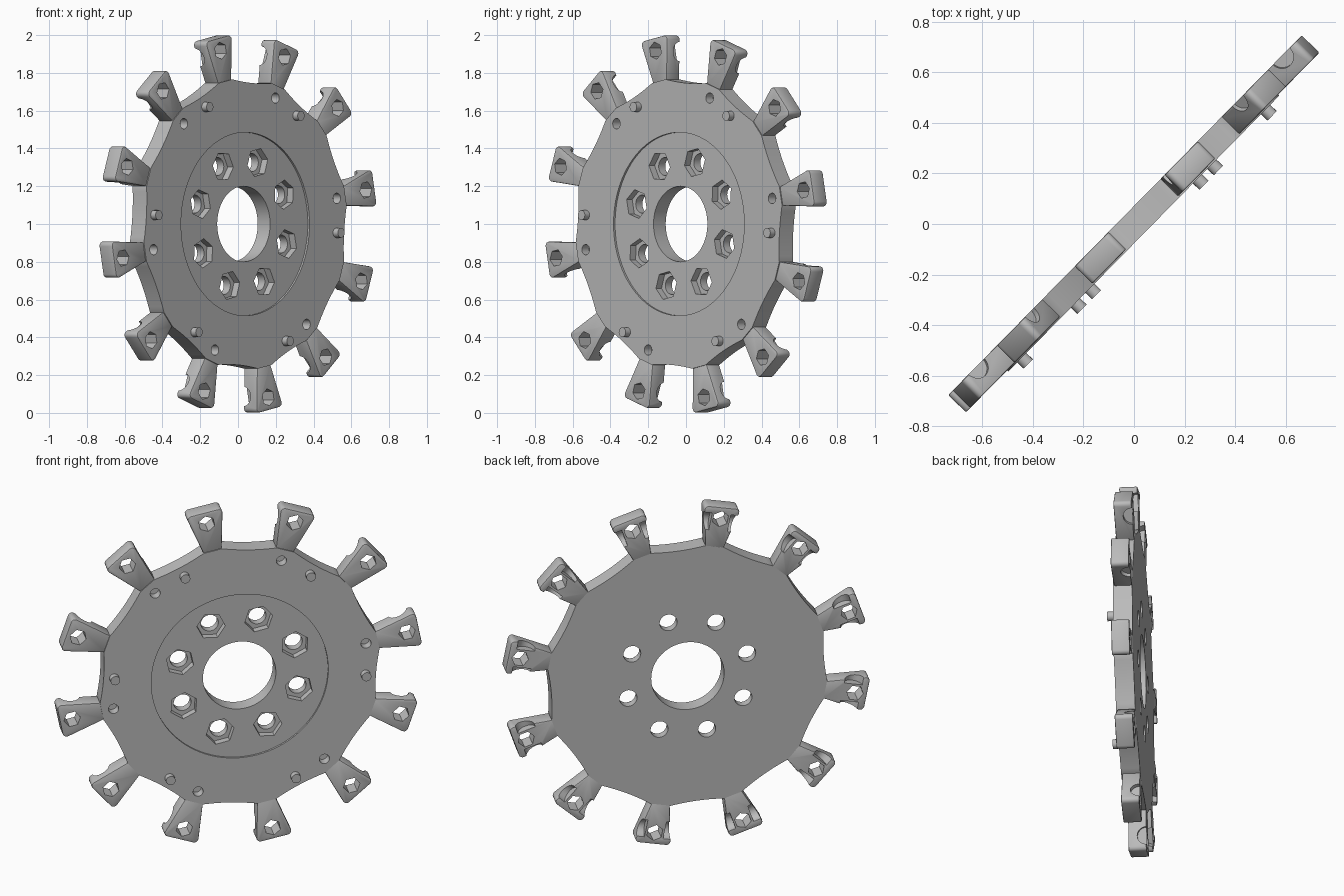
import bpy, bmesh
from math import sin, cos, radians, tau
from mathutils import Matrix, Vector

cube = bpy.data.objects.get("Cube")
if cube:
    bpy.data.objects.remove(cube)

# one grey material
grey = bpy.data.materials.new("grey")
grey.use_nodes = True
colour = (0.5, 0.5, 0.5, 1)
grey.diffuse_color = colour
grey.node_tree.nodes["Principled BSDF"].inputs["Base Color"].default_value = colour

# wheel frame: local x along the disc, local y up, local z out of the socket face
yaw = radians(45.5)
u = Vector((cos(yaw), sin(yaw), 0))
up = Vector((0, 0, 1))
frame = Matrix((u, up, u.cross(up))).transposed().to_4x4()
frame.translation = up


def polar(r, deg):
    """Point at radius r, clockwise from the top."""
    return Vector((r * sin(radians(deg)), r * cos(radians(deg))))


def ring(r, sides, centre=(0, 0), turn=0):
    return [Vector(centre) + polar(r, turn + 360 * i / sides) for i in range(sides)]


def prism(name, pts, low, high):
    bm = bmesh.new()
    face = bm.faces.new([bm.verts.new((p[0], p[1], low)) for p in pts])
    top = bmesh.ops.extrude_face_region(bm, geom=[face])["geom"]
    bmesh.ops.translate(bm, vec=(0, 0, high - low),
                        verts=[v for v in top if isinstance(v, bmesh.types.BMVert)])
    bmesh.ops.recalc_face_normals(bm, faces=bm.faces)
    mesh = bpy.data.meshes.new(name)
    bm.to_mesh(mesh)
    bm.free()
    mesh.materials.append(grey)
    obj = bpy.data.objects.new(name, mesh)
    bpy.context.collection.objects.link(obj)
    return obj


def cut(obj, cutters):
    """Subtract the cutters, bake the result and remove them."""
    for c in cutters:
        mod = obj.modifiers.new("cut", "BOOLEAN")
        mod.operation, mod.solver, mod.object = "DIFFERENCE", "EXACT", c
    deps = bpy.context.evaluated_depsgraph_get()
    mesh = bpy.data.meshes.new_from_object(obj.evaluated_get(deps))
    obj.modifiers.clear()
    obj.data = mesh
    for c in cutters:
        bpy.data.objects.remove(c)


BACK, FACE, TAB_FACE = -0.05, 0.054, 0.048
TABS, FIRST = 12, 18.9
parts = []

# disc with a shallow hollow between each pair of tabs
outline = []
for k in range(TABS):
    mid = FIRST + 15 + 30 * k
    for i in range(-5, 6):
        t = i / 5
        outline.append(polar(0.748 + 0.024 * t * t, mid + 11.2 * t))
disc = prism("disc", outline, BACK, FACE)
cutters = [prism("recess_cutter", ring(0.485, 96), 0.042, 0.2)]
cut(disc, cutters)
cutters = [prism("bore_cutter", ring(0.2, 64), -0.2, 0.2)]
for k in range(8):
    angle = 18 + 45 * k
    spot = polar(0.342, angle)
    cutters.append(prism("hex_cutter", ring(0.078, 6, spot, angle), 0.0, 0.2))
    cutters.append(prism("bolt_cutter", ring(0.048, 24, spot), -0.2, 0.1))
for k in range(6):
    cutters.append(prism("pin_hole_cutter", ring(0.028, 20, polar(0.705, FIRST + 60 * k)), 0.0, 0.2))
cut(disc, cutters)
parts.append((disc, 0))

# flared tab with rounded outer corners, a hex hole and two side pockets
side = [(0.05, 0.762), (0.097, 0.978)]
corner = [(0.075 + 0.022 * cos(a * tau / 16), 0.98 + 0.022 * sin(a * tau / 16)) for a in range(1, 5)]
half = side + corner
tab = prism("tab_1", half + [(-x, y) for x, y in reversed(half)], BACK, TAB_FACE)
bevel = tab.modifiers.new("tip_bevel", "BEVEL")
bevel.width, bevel.segments, bevel.limit_method = 0.006, 2, "ANGLE"
bevel.angle_limit = radians(60)
cutters = [prism("hex_hole_cutter", ring(0.046, 6, (0, 0.935)), -0.2, 0.2)]
for s in (-1, 1):
    pocket = prism("pocket_cutter", ring(0.05, 28), 0.052, 0.2)
    pocket.data.transform(Matrix.Translation((0, 0.915, BACK)) @ Matrix.Rotation(s * tau / 4, 4, "Y"))
    cutters.append(pocket)
cut(tab, cutters)
parts.append((tab, FIRST))
for k in range(1, TABS):
    copy = bpy.data.objects.new(f"tab_{k + 1}", tab.data)
    bpy.context.collection.objects.link(copy)
    parts.append((copy, FIRST + 30 * k))

# locating pegs on the socket face
for k in range(6):
    peg = prism(f"peg_{k + 1}", ring(0.026, 20, (0, 0.69)), 0.04, 0.09)
    parts.append((peg, FIRST + 15 + 60 * k))

# place everything in the wheel frame and shade
bpy.ops.object.select_all(action="DESELECT")
for obj, angle in parts:
    obj.matrix_world = frame @ Matrix.Rotation(radians(-angle), 4, "Z")
    obj.select_set(True)
bpy.context.view_layer.objects.active = disc
bpy.ops.object.shade_smooth_by_angle(angle=radians(30))
